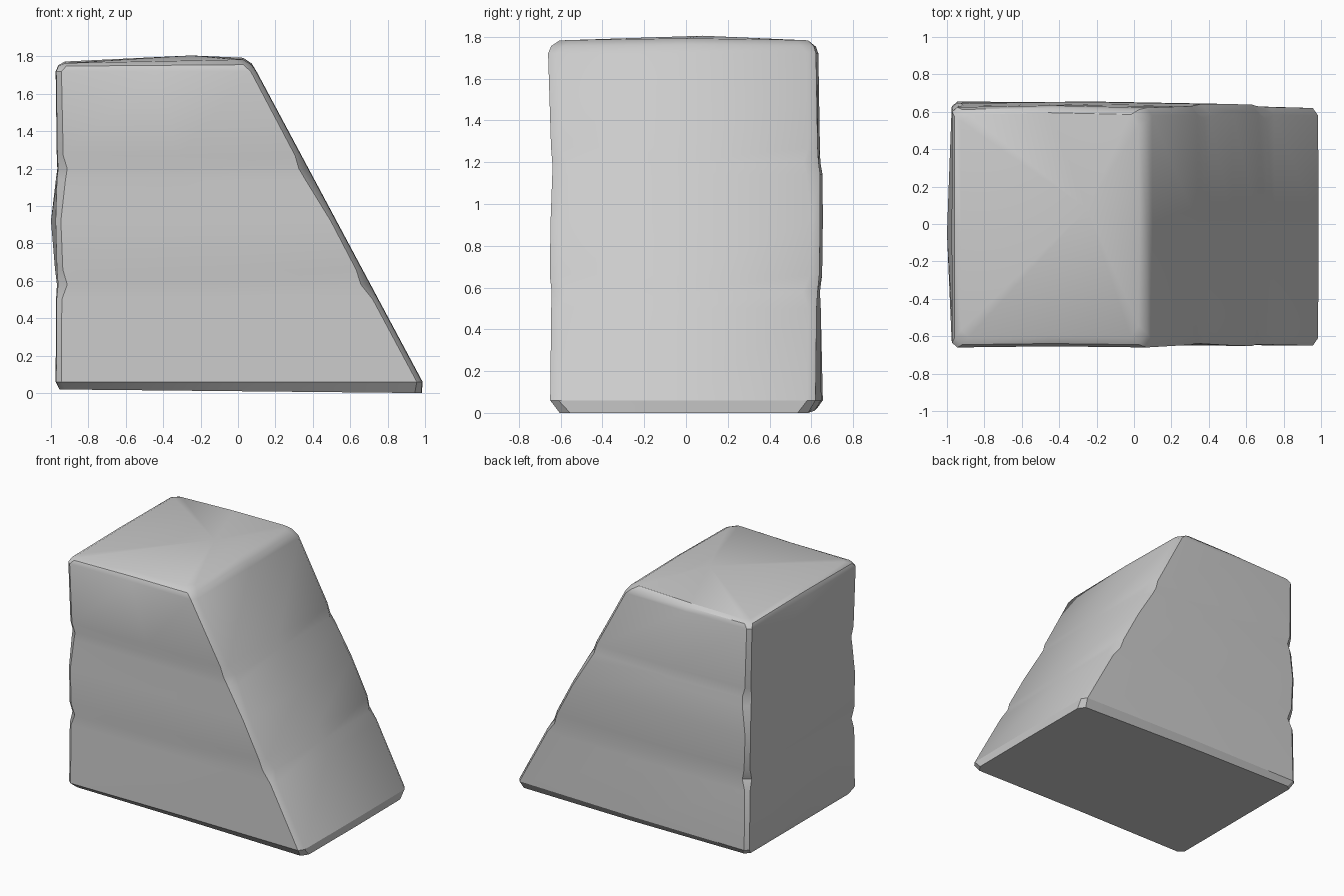
import bpy, bmesh, math

cube = bpy.data.objects.get("Cube")
if cube:
    bpy.data.objects.remove(cube, do_unlink=True)

# Single stone colour
stone = bpy.data.materials.new("grey stone")
stone.use_nodes = True
GREY = (0.6, 0.6, 0.6, 1)
stone.diffuse_color = GREY
stone.node_tree.nodes["Principled BSDF"].inputs["Base Color"].default_value = GREY


def slope_x(z):
    """Sloping right side of the block."""
    return 0.08 + (1.75 - z) * 0.535


def ring(z, left, right, front, back_l, back_r, chip, bulge):
    """One horizontal section: four chipped corners and four face midpoints."""
    cx, cy = chip * 0.7, chip
    mid = (left + right) / 2
    return [
        (left, -front + cy * 0.6, z), (left + cx, -front, z),
        (mid, -front + 0.006, z),
        (right - cx, -front, z), (right, -front + cy, z),
        (right + 0.003, 0, z),
        (right, back_r - cy, z), (right - cx, back_r, z),
        (mid, (back_l + back_r) / 2 + 0.01, z),
        (left + cx, back_l, z), (left, back_l - cy * 0.6, z),
        (left - bulge, -0.05, z),
    ]


# Height, left x, front y, back y (left and right corners), chip size, left bulge
sections = [
    (0.06, -0.972, 0.650, 0.655, 0.620, 0.040, 0.003),
    (0.50, -0.970, 0.645, 0.645, 0.625, 0.040, 0.003),
    (0.58, -0.962, 0.643, 0.632, 0.630, 0.070, 0.006),
    (0.66, -0.968, 0.652, 0.645, 0.638, 0.045, 0.010),
    (0.92, -0.975, 0.648, 0.648, 0.642, 0.040, 0.025),
    (1.14, -0.968, 0.640, 0.645, 0.642, 0.065, 0.006),
    (1.20, -0.962, 0.640, 0.632, 0.634, 0.070, 0.004),
    (1.27, -0.966, 0.646, 0.632, 0.630, 0.045, 0.003),
    (1.72, -0.972, 0.660, 0.625, 0.622, 0.040, 0.003),
]
rings = [ring(z, l, slope_x(z), f, bl, br, c, b) for z, l, f, bl, br, c, b in sections]

# Tilted underside and rounded shoulder of the crown
base = [(x, y, 0.01 - 0.01 * x) for x, y, _ in
        ring(0, -0.955, 0.98, 0.605, 0.625, 0.585, 0.05, 0)]
shoulder = [(x, y, 1.762 + 0.008 * x - 0.01 * abs(y)) for x, y, _ in
            ring(0, -0.96, 0.07, 0.645, 0.612, 0.612, 0.06, 0)]
crown = [(x, y, 1.792 + 0.02 * x - 0.015 * abs(y)) for x, y, _ in
         ring(0, -0.925, 0.025, 0.605, 0.585, 0.585, 0.06, 0)]
rings = [base] + rings + [shoulder, crown]

# Skin the sections
bm = bmesh.new()
loops = [[bm.verts.new(p) for p in r] for r in rings]
for lower, upper in zip(loops, loops[1:]):
    n = len(lower)
    for i in range(n):
        j = (i + 1) % n
        bm.faces.new((lower[i], lower[j], upper[j], upper[i]))
bm.faces.new(loops[0][::-1])

# Gently domed top
peak = bm.verts.new((-0.25, 0.08, 1.805))
for a, b in zip(loops[-1], loops[-1][1:] + loops[-1][:1]):
    bm.faces.new((a, b, peak))
bmesh.ops.recalc_face_normals(bm, faces=bm.faces)

mesh = bpy.data.meshes.new("stone_block")
bm.to_mesh(mesh)
bm.free()
mesh.materials.append(stone)
block = bpy.data.objects.new("stone_block", mesh)
bpy.context.collection.objects.link(block)

# Smooth faces with crisp chipped edges
bpy.context.view_layer.objects.active = block
block.select_set(True)
bpy.ops.object.shade_smooth_by_angle(angle=math.radians(32))
